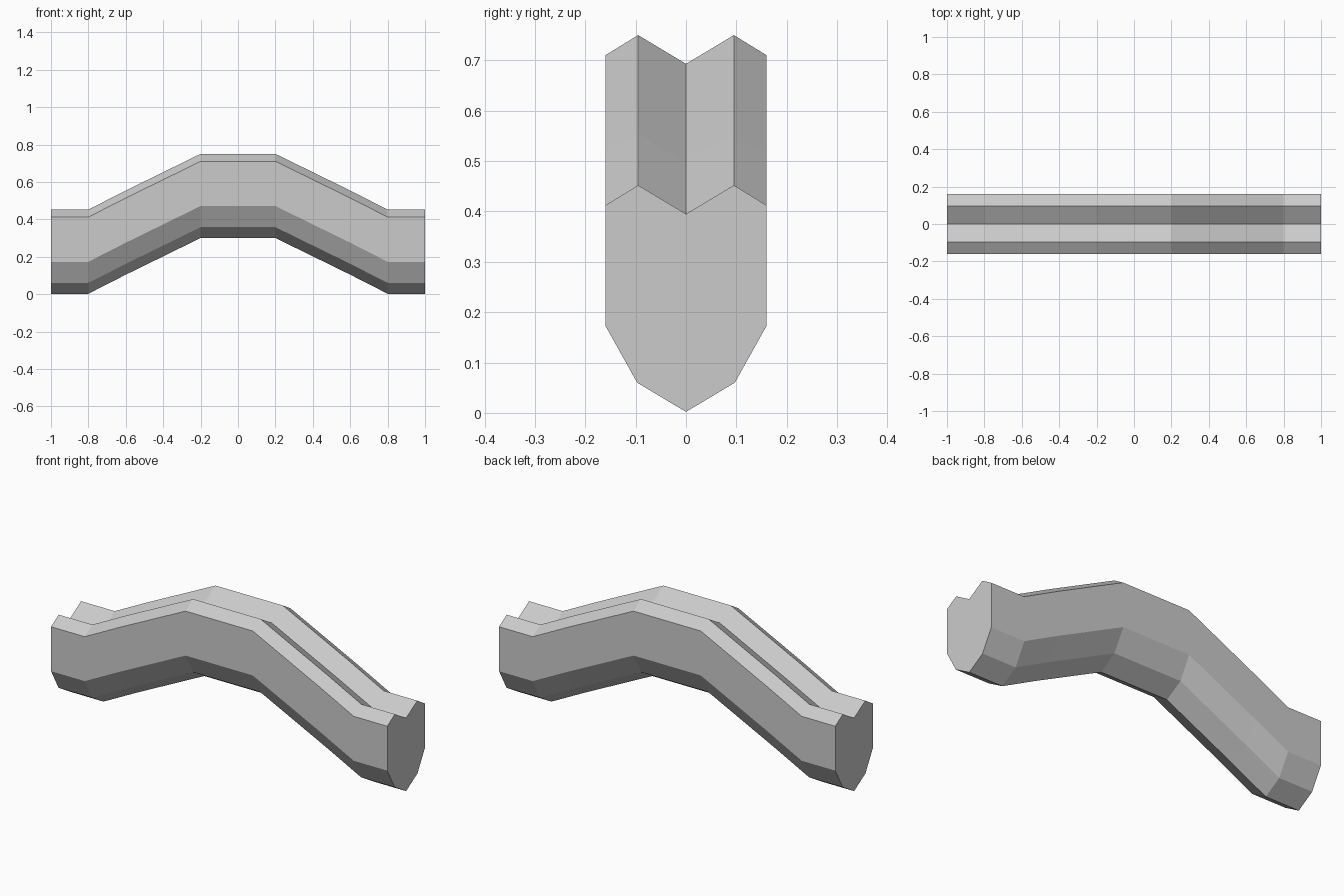
import bpy, bmesh

if "Cube" in bpy.data.objects:
    bpy.data.objects.remove(bpy.data.objects["Cube"])

# Half cross-section (y, z), from keel to the valley between the two top ridges
half = [(0, 0.002), (0.097, 0.06), (0.16, 0.173), (0.16, 0.412), (0.095, 0.452), (0, 0.395)]
section = half + [(-y, z) for y, z in reversed(half[1:-1])]

# Path stations (x, height offset), mirrored about x = 0
right = [(0.2, 0.298), (0.6, 0.102), (0.8, 0), (1, 0)]
path = [(-x, h) for x, h in reversed(right)] + right

# Loft the section along the path, then cap both ends
bm = bmesh.new()
rings = [[bm.verts.new((x, y, z + h)) for y, z in section] for x, h in path]
n = len(section)
for a, b in zip(rings, rings[1:]):
    for i in range(n):
        j = (i + 1) % n
        bm.faces.new((a[i], a[j], b[j], b[i]))
bm.faces.new(rings[0])
bm.faces.new(rings[-1])
bmesh.ops.recalc_face_normals(bm, faces=bm.faces)

mesh = bpy.data.meshes.new("arched_beam")
bm.to_mesh(mesh)
bm.free()
beam = bpy.data.objects.new("arched_beam", mesh)
bpy.context.collection.objects.link(beam)
